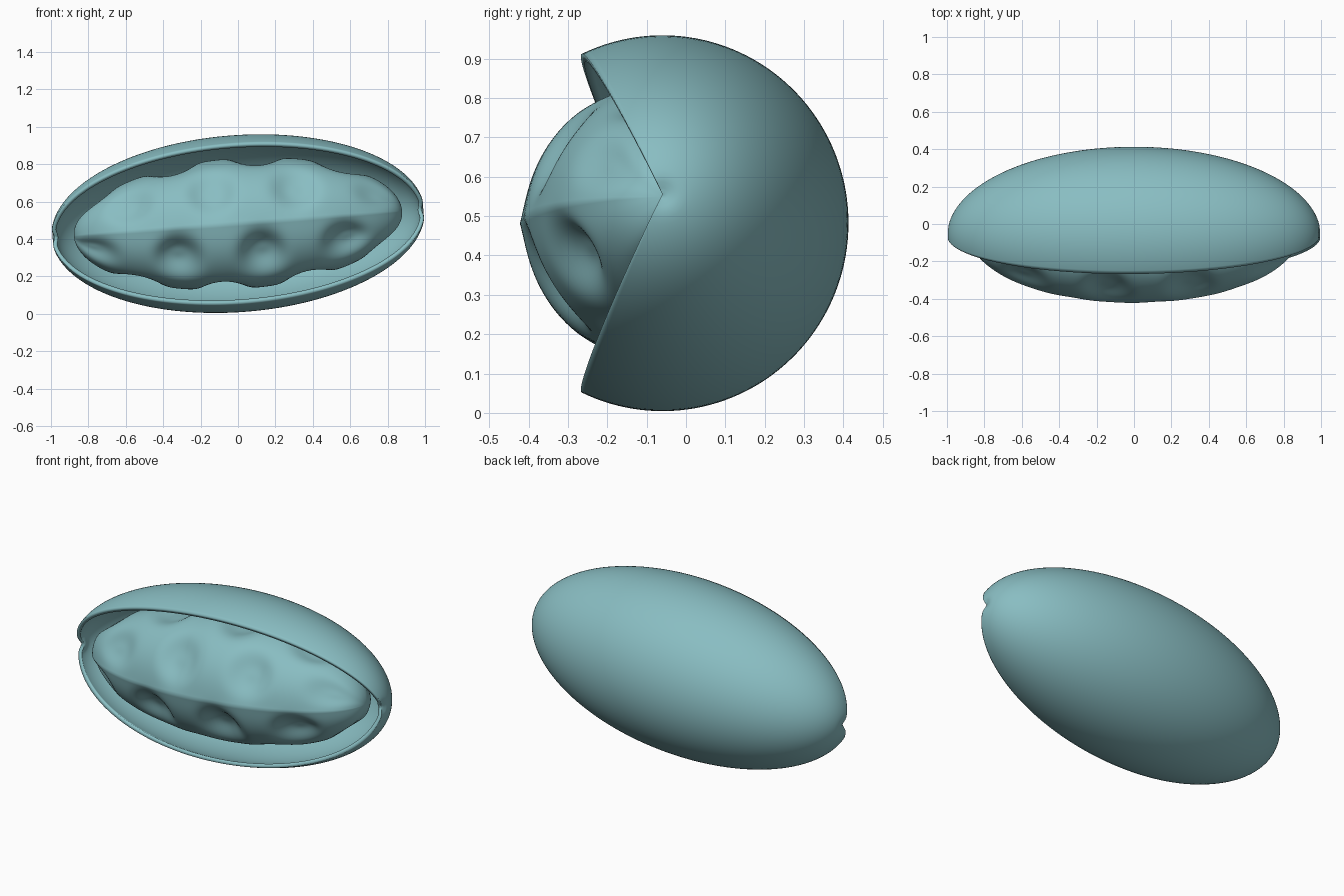
import bpy, bmesh, math

default = bpy.data.objects.get("Cube")
if default:
    bpy.data.objects.remove(default, do_unlink=True)

TILT = -0.075
CENTRE = (0, -0.06, 0.482)

teal = bpy.data.materials.new("soft teal")
teal.use_nodes = True
colour = (0.25, 0.51, 0.54, 1)
teal.diffuse_color = colour
bsdf = next(n for n in teal.node_tree.nodes if n.type == 'BSDF_PRINCIPLED')
bsdf.inputs["Base Color"].default_value = colour
bsdf.inputs["Roughness"].default_value = 0.6


def lathe(name, point, half_angle, rings, steps):
    """Sweep point(u, angle) around the long axis; the angle is 0 at the back."""
    bm = bmesh.new()
    grid = []
    for i in range(rings + 1):
        u = math.pi * i / rings
        grid.append([bm.verts.new(point(u, half_angle * (2 * j / steps - 1)))
                     for j in range(steps + 1)])
    for a, b in zip(grid, grid[1:]):
        for j in range(steps):
            bm.faces.new((a[j], a[j + 1], b[j + 1], b[j]))
    bmesh.ops.remove_doubles(bm, verts=bm.verts, dist=0.0002)
    bmesh.ops.recalc_face_normals(bm, faces=bm.faces)
    # Make sure an open sweep also faces outwards
    bm.faces.ensure_lookup_table()
    if sum(f.normal.dot(f.calc_center_median()) for f in bm.faces) < 0:
        bmesh.ops.reverse_faces(bm, faces=bm.faces)
    mesh = bpy.data.meshes.new(name)
    bm.to_mesh(mesh)
    bm.free()
    mesh.materials.append(teal)
    obj = bpy.data.objects.new(name, mesh)
    bpy.context.collection.objects.link(obj)
    obj.location = CENTRE
    obj.rotation_euler.y = TILT
    bpy.ops.object.select_all(action='DESELECT')
    obj.select_set(True)
    bpy.context.view_layer.objects.active = obj
    bpy.ops.object.shade_smooth_by_angle(angle=math.radians(40))
    return obj


# Outer shell: an ellipsoid with a wedge open to the front, dimpled at the tips
def shell_point(u, angle):
    r = 0.473 * math.sin(u)
    x = math.cos(u) * (1 - 0.015 * math.exp(-(r / 0.03) ** 2))
    return x, r * math.cos(angle), r * math.sin(angle)


shell = lathe("outer_shell", shell_point, math.radians(116), 96, 96)
wall = shell.modifiers.new("wall", 'SOLIDIFY')
wall.thickness = 0.022
wall.offset = -1

# Rows of staggered pits: angle above the front, first x, pit half width,
# pit half height in radians, depth
PITCH = 0.45
ROWS = [
    (90, 0.12, 0.11, 0.40, 0.05),
    (32, -0.13, 0.11, 0.36, 0.045),
    (-30, 0.12, 0.11, 0.36, 0.075),
    (-90, -0.10, 0.11, 0.40, 0.05),
    (-150, 0.12, 0.11, 0.40, 0.05),
    (150, -0.10, 0.11, 0.40, 0.05),
]


# Inner kernel: a smaller ellipsoid with pits and a lengthwise front ridge
def kernel_point(u, angle):
    x = 0.88 * math.cos(u)
    rise = math.pi - angle
    dent = 0
    for row, start, width, height, depth in ROWS:
        da = math.remainder(rise - math.radians(row), math.tau) / height
        dx = math.remainder(x - start, PITCH) / width
        dent += depth * math.exp(-(dx * dx + da * da) ** 1.5)
    front = math.remainder(rise, math.tau)
    ridge = 0.012 * math.exp(-abs(front) / 0.12)
    r = math.sin(u) * (0.35 + ridge - dent)
    return x, r * math.cos(angle), r * math.sin(angle)


lathe("inner_kernel", kernel_point, math.pi, 160, 160)
